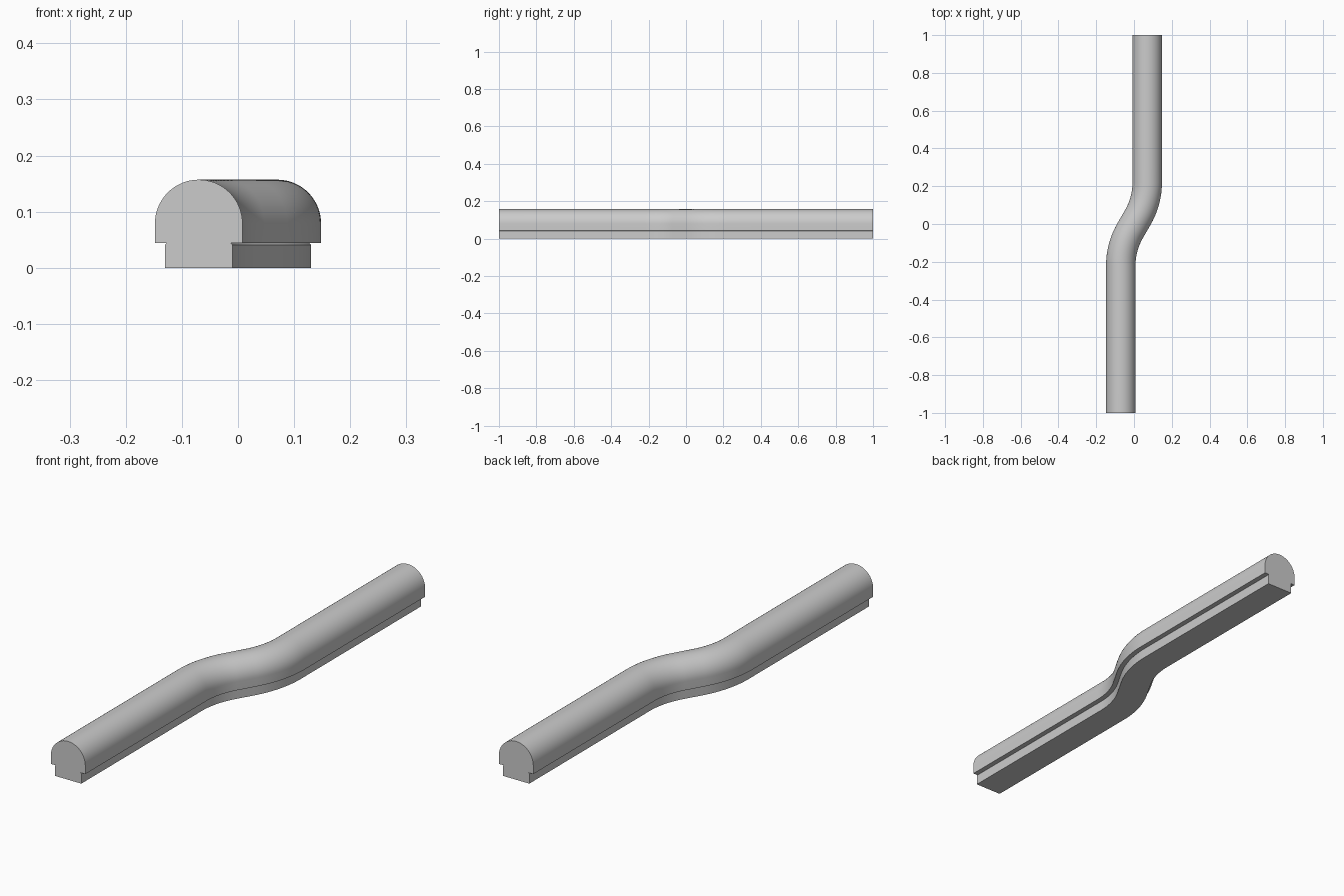
import bpy, bmesh, math

if "Cube" in bpy.data.objects:
    bpy.data.objects.remove(bpy.data.objects["Cube"])

OFFSET = 0.07      # sideways shift of each straight run
RADIUS = 0.369     # bend radius of the centre line
ANGLE = math.radians(30)
BEND_Y = 0.22      # where the bends start
HEAD = 0.078       # half width of the rounded head
STEM = 0.06        # half width of the narrow foot

# Cross-section: narrow foot, small chamfer, overhanging head, round top
half = [(STEM, 0), (STEM, 0.041), (STEM - 0.003, 0.044), (HEAD, 0.044)]
arc = [(HEAD * math.cos(math.pi * i / 32), 0.079 + HEAD * math.sin(math.pi * i / 32))
       for i in range(33)]
profile = half + arc + [(-u, z) for u, z in reversed(half)]

# Centre line: straight, bend, short slant, opposite bend, straight
steps = 12
first = [(-OFFSET, -1, 0)]
for i in range(steps + 1):
    a = ANGLE * i / steps
    first.append((-OFFSET + RADIUS * (1 - math.cos(a)), -BEND_Y + RADIUS * math.sin(a), a))
path = first + [(-x, -y, a) for x, y, a in reversed(first)]

# Sweep the section along the centre line
bm = bmesh.new()
rings = []
for x, y, a in path:
    rings.append([bm.verts.new((x + u * math.cos(a), y - u * math.sin(a), z))
                  for u, z in profile])
n = len(profile)
for r0, r1 in zip(rings, rings[1:]):
    for i in range(n):
        j = (i + 1) % n
        bm.faces.new((r0[i], r1[i], r1[j], r0[j]))
bm.faces.new(rings[0])
bm.faces.new(list(reversed(rings[-1])))
bmesh.ops.recalc_face_normals(bm, faces=bm.faces)

mesh = bpy.data.meshes.new("offset_rail")
bm.to_mesh(mesh)
bm.free()
rail = bpy.data.objects.new("offset_rail", mesh)
bpy.context.collection.objects.link(rail)
bpy.context.view_layer.objects.active = rail
rail.select_set(True)
bpy.ops.object.shade_smooth_by_angle(angle=math.radians(30))
